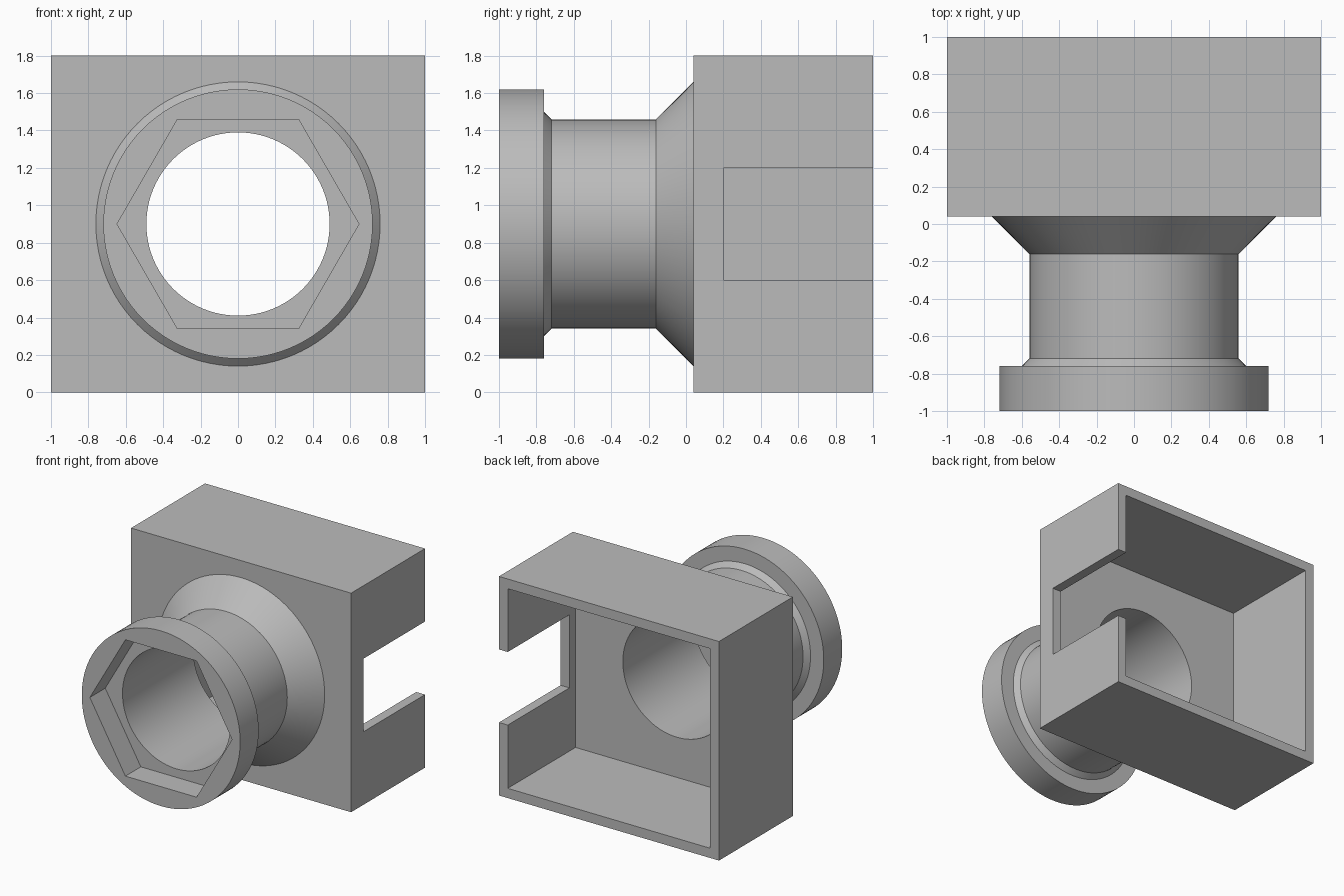
import bpy
import bmesh
from math import pi, cos, sin
from mathutils import Matrix

if "Cube" in bpy.data.objects:
    bpy.data.objects.remove(bpy.data.objects["Cube"], do_unlink=True)

AXIS_Z = 0.9      # height of the neck axis
SEGMENTS = 96

grey = bpy.data.materials.new("plain grey")
grey.use_nodes = True
grey.diffuse_color = (0.5, 0.5, 0.5, 1)
grey.node_tree.nodes["Principled BSDF"].inputs["Base Color"].default_value = grey.diffuse_color


def make_object(name, bm):
    bmesh.ops.recalc_face_normals(bm, faces=bm.faces)
    mesh = bpy.data.meshes.new(name)
    bm.to_mesh(mesh)
    bm.free()
    mesh.materials.append(grey)
    obj = bpy.data.objects.new(name, mesh)
    bpy.context.collection.objects.link(obj)
    return obj


def box(name, low, high):
    bm = bmesh.new()
    bmesh.ops.create_cube(bm, size=1)
    for v in bm.verts:
        v.co = [a + (c + 0.5) * (b - a) for a, b, c in zip(low, high, v.co)]
    return make_object(name, bm)


def turned(name, profile, sides=SEGMENTS):
    """Solid turned about the neck axis from (y, radius) pairs."""
    bm = bmesh.new()
    rings = [[bm.verts.new((r * cos(2 * pi * i / sides), y, AXIS_Z + r * sin(2 * pi * i / sides)))
              for i in range(sides)] for y, r in profile]
    for a, b in zip(rings, rings[1:]):
        for i in range(sides):
            j = (i + 1) % sides
            bm.faces.new((a[i], a[j], b[j], b[i]))
    bm.faces.new(rings[0])
    bm.faces.new(rings[-1])
    return make_object(name, bm)


def combine(target, helper, operation):
    """Bake a boolean into the target and drop the helper."""
    helper.hide_render = True
    mod = target.modifiers.new(helper.name, 'BOOLEAN')
    mod.operation = operation
    mod.solver = 'EXACT'
    mod.object = helper
    bpy.context.view_layer.objects.active = target
    bpy.ops.object.modifier_apply(modifier=mod.name)
    bpy.data.objects.remove(helper, do_unlink=True)


# Square housing, open at the back, with a slot in its left wall
body = box("housing_with_flanged_neck", (-1, 0.04, 0), (1, 1, 1.8))

# Flanged neck flaring into the housing, sunk slightly into the wall
neck = turned("neck", [(-1, 0.72), (-0.76, 0.72), (-0.76, 0.6), (-0.72, 0.56),
                       (-0.16, 0.56), (0.04, 0.76), (0.08, 0.76)])
combine(body, neck, 'UNION')

# Hollow interior, side slot, through bore and hexagonal nut pocket
combine(body, box("cavity", (-0.92, 0.12, 0.08), (0.92, 1.2, 1.72)), 'DIFFERENCE')
combine(body, box("side_slot", (0.8, 0.2, 0.6), (1.2, 1.2, 1.2)), 'DIFFERENCE')
combine(body, turned("bore", [(-1.2, 0.49), (0.5, 0.49)]), 'DIFFERENCE')
combine(body, turned("hex_pocket", [(-1.2, 0.56 / cos(pi / 6)), (-0.8, 0.56 / cos(pi / 6))], 6), 'DIFFERENCE')

# Smooth round surfaces, crisp edges
bpy.ops.object.select_all(action='DESELECT')
body.select_set(True)
bpy.context.view_layer.objects.active = body
bpy.ops.object.shade_smooth_by_angle(angle=pi / 6)
